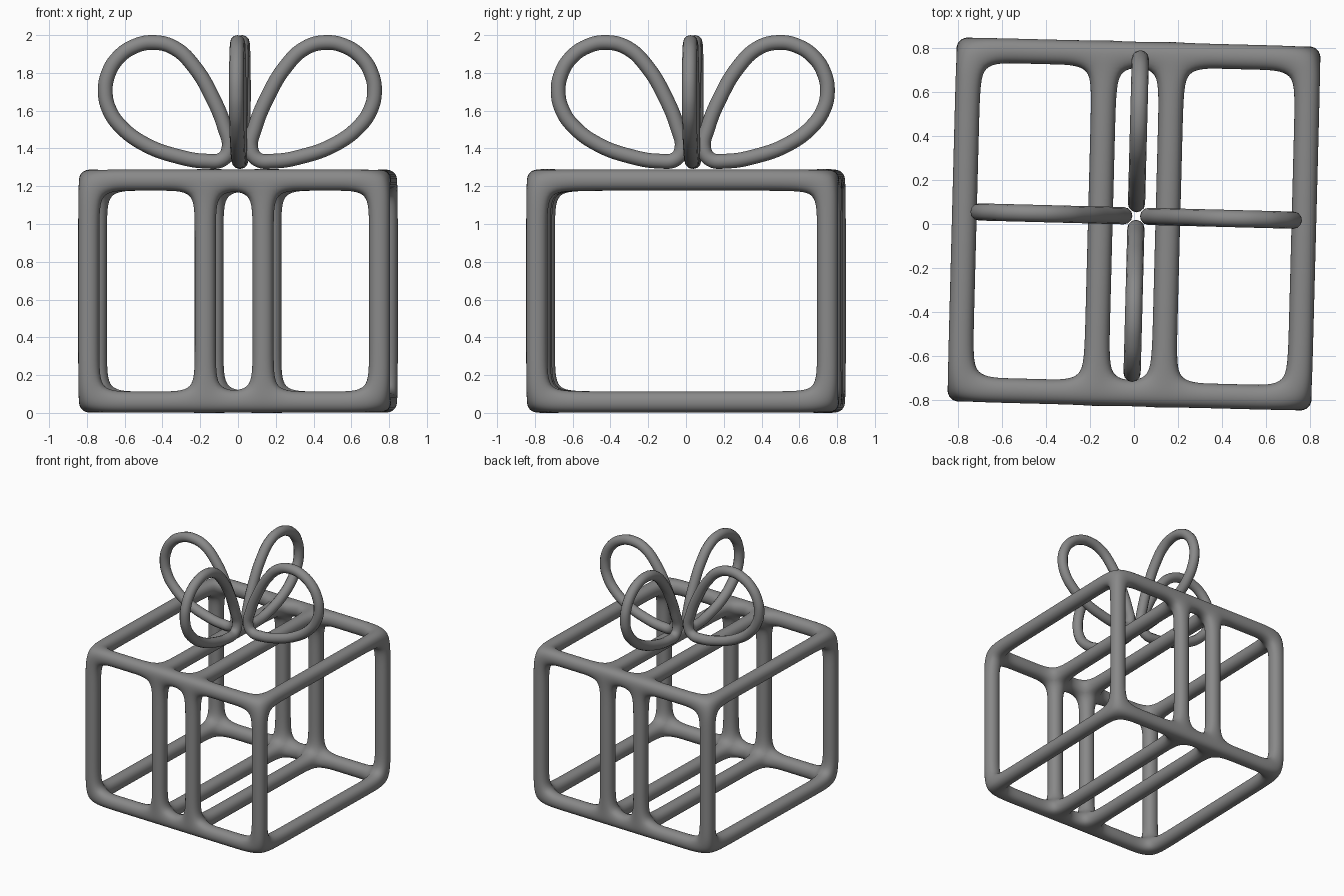
import bpy, bmesh, math
from mathutils import Vector

if "Cube" in bpy.data.objects:
    bpy.data.objects.remove(bpy.data.objects["Cube"])

TURN = math.radians(-1.5)   # whole present is turned slightly
C, S, A, D = 0.77, 0.153, 0.061, 0.165   # corner, ribbon rail, half bar, fillet loop
Z0, Z1 = 0.058, 1.232       # bar centre heights
CUT = 0.032                 # how far the eight outer corners are drawn in

grey = bpy.data.materials.new("dark_grey")
grey.diffuse_color = (0.25, 0.25, 0.25, 1)
grey.use_nodes = True
grey.node_tree.nodes["Principled BSDF"].inputs["Base Color"].default_value = grey.diffuse_color

# Box frame: bars laid out on an uneven grid, then rounded by subdivision
xs = [-C-A, -C+A, -C+A+D, -S-A-D, -S-A, -S+A, S-A, S+A, S+A+D, C-A-D, C-A, C+A]
ys = [-C-A, -C+A, -C+A+D, C-A-D, C-A, C+A]
zs = [Z0-A, Z0+A, Z0+A+D, Z1-A-D, Z1-A, Z1+A]
grid = (xs, ys, zs)
posts = ({0, 4, 6, 10}, {0, 4}, {0, 4})   # cells holding a bar on each axis


def solid(cell):
    if any(not 0 <= cell[a] < len(grid[a]) - 1 for a in range(3)):
        return False
    return sum(cell[a] in posts[a] for a in range(3)) >= 2


bm = bmesh.new()
verts = {}


def vert(key):
    if key not in verts:
        co = [grid[a][key[a]] for a in range(3)]
        if all(key[a] in (0, len(grid[a]) - 1) for a in range(3)):
            co = [c + (CUT if key[a] == 0 else -CUT) for a, c in enumerate(co)]
        verts[key] = bm.verts.new(co)
    return verts[key]


for i in range(len(xs) - 1):
    for j in range(len(ys) - 1):
        for k in range(len(zs) - 1):
            cell = (i, j, k)
            if not solid(cell):
                continue
            for a in range(3):
                for side in (0, 1):
                    n = list(cell)
                    n[a] += 2 * side - 1
                    if solid(n):
                        continue
                    quad = []
                    for u, v in ((0, 0), (1, 0), (1, 1), (0, 1)):
                        p = list(cell)
                        p[a] += side
                        p[(a + 1) % 3] += u
                        p[(a + 2) % 3] += v
                        quad.append(vert(tuple(p)))
                    bm.faces.new(quad if side else quad[::-1])
bmesh.ops.recalc_face_normals(bm, faces=bm.faces)
for f in bm.faces:
    f.smooth = True
mesh = bpy.data.meshes.new("box_frame")
bm.to_mesh(mesh)
bm.free()
mesh.materials.append(grey)
frame = bpy.data.objects.new("box_frame", mesh)
bpy.context.collection.objects.link(frame)
frame.rotation_euler.z = TURN
sub = frame.modifiers.new("round", 'SUBSURF')
sub.levels = sub.render_levels = 3

# Bow: four teardrop tube loops (distance from bow centre, height)
loop = [(0.455, 1.961), (0.56, 1.94), (0.645, 1.88), (0.697, 1.795), (0.713, 1.70),
        (0.692, 1.605), (0.63, 1.515), (0.50, 1.42), (0.33, 1.358), (0.18, 1.333),
        (0.092, 1.343), (0.058, 1.40), (0.08, 1.51), (0.145, 1.67), (0.24, 1.83),
        (0.345, 1.931)]
for n, side in enumerate(("right", "back", "left", "front")):
    cu = bpy.data.curves.new("bow_loop_" + side, 'CURVE')
    cu.dimensions = '3D'
    cu.bevel_depth = 0.039
    cu.bevel_resolution = 4
    cu.resolution_u = 6
    cu.materials.append(grey)
    sp = cu.splines.new('BEZIER')
    sp.bezier_points.add(len(loop) - 1)
    sp.use_cyclic_u = True
    for bp, (r, z) in zip(sp.bezier_points, loop):
        bp.co = Vector((r, 0, z))
        bp.handle_left_type = bp.handle_right_type = 'AUTO'
    ob = bpy.data.objects.new("bow_loop_" + side, cu)
    bpy.context.collection.objects.link(ob)
    ob.location = (0.01, 0.036, 0)
    ob.rotation_euler.z = TURN + n * math.pi / 2
    bpy.ops.object.select_all(action='DESELECT')
    ob.select_set(True)
    bpy.context.view_layer.objects.active = ob
    bpy.ops.object.convert(target='MESH')
    bpy.ops.object.shade_smooth()
